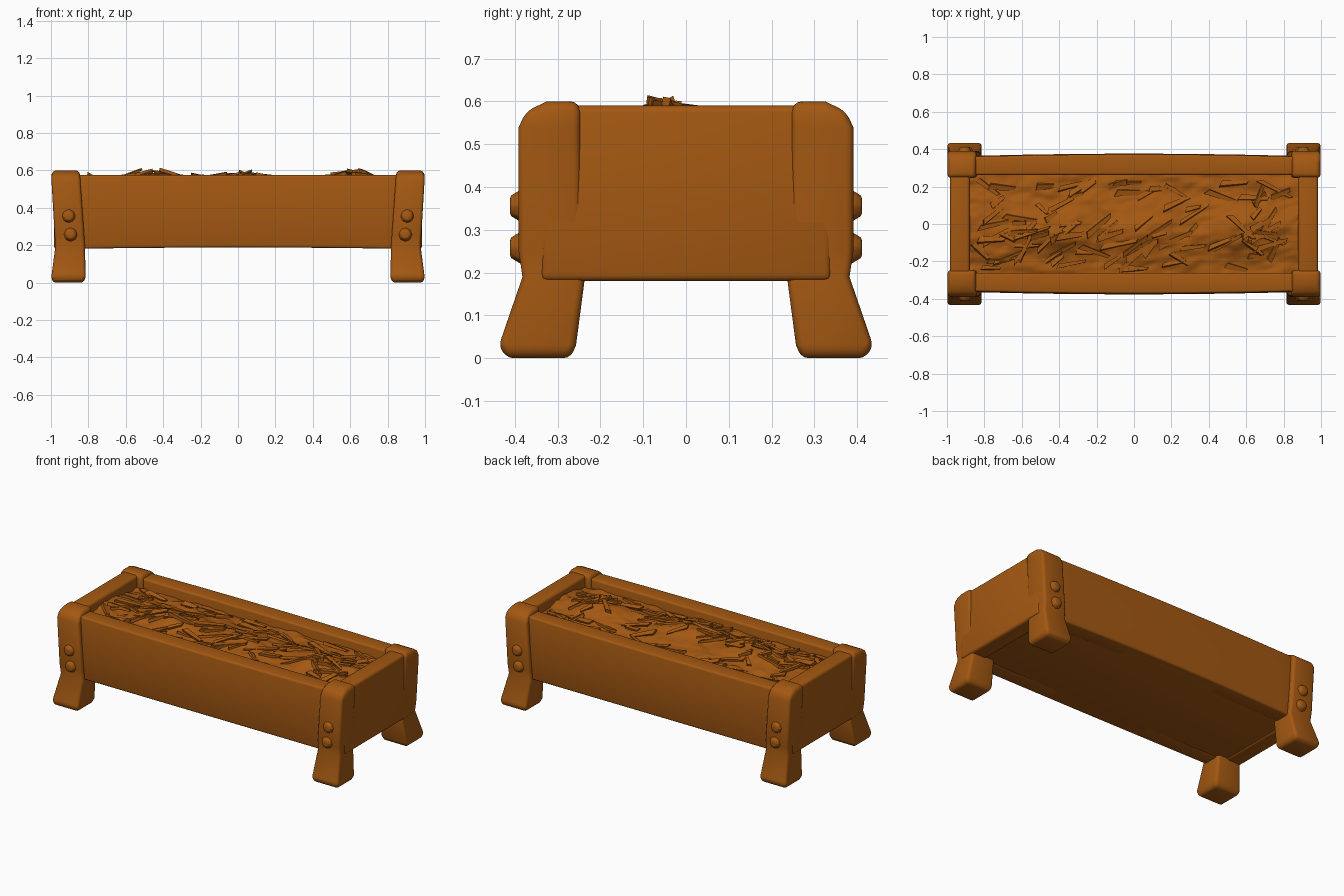
import bpy, bmesh, math, random
from mathutils import Vector, Matrix, noise

random.seed(7)
if "Cube" in bpy.data.objects:
    bpy.data.objects.remove(bpy.data.objects["Cube"], do_unlink=True)

wood = bpy.data.materials.new("warm brown wood")
wood.use_nodes = True
COLOR = (0.37, 0.098, 0.006, 1)
wood.diffuse_color = COLOR
wood.node_tree.nodes["Principled BSDF"].inputs["Base Color"].default_value = COLOR


def finish(bm, name, angle=40):
    bmesh.ops.recalc_face_normals(bm, faces=bm.faces)
    mesh = bpy.data.meshes.new(name)
    bm.to_mesh(mesh)
    bm.free()
    mesh.materials.append(wood)
    obj = bpy.data.objects.new(name, mesh)
    bpy.context.collection.objects.link(obj)
    bpy.ops.object.select_all(action='DESELECT')
    obj.select_set(True)
    bpy.context.view_layer.objects.active = obj
    bpy.ops.object.shade_smooth_by_angle(angle=math.radians(angle))
    return obj


def loft(rings):
    """Closed solid through a list of equally long point rings."""
    bm = bmesh.new()
    rows = [[bm.verts.new(p) for p in ring] for ring in rings]
    n = len(rows[0])
    for a, b in zip(rows, rows[1:]):
        for i in range(n):
            bm.faces.new((a[i], a[(i + 1) % n], b[(i + 1) % n], b[i]))
    bm.faces.new(rows[0])
    bm.faces.new(rows[-1])
    bmesh.ops.recalc_face_normals(bm, faces=bm.faces)
    return bm


def soften(bm, width, segments=3):
    edges = [e for e in bm.edges if e.calc_face_angle(0) > 0.6]
    bmesh.ops.bevel(bm, geom=edges, offset=width, segments=segments,
                    profile=0.5, affect='EDGES', clamp_overlap=True)


def box(name, lo, hi, width):
    bm = loft([[(x, lo[1], lo[2]), (x, hi[1], lo[2]), (x, hi[1], hi[2]), (x, lo[1], hi[2])]
               for x in (lo[0], hi[0])])
    soften(bm, width)
    return finish(bm, name)


# Long side boards, slightly bowed outwards
for s, label in ((-1, "front"), (1, "back")):
    rings = []
    for i in range(13):
        x = -0.93 + 1.86 * i / 12
        bow = 1 - (x / 0.93) ** 2
        out, low = 0.358 + 0.014 * bow, 0.18 + 0.008 * bow
        rings.append([(x, s * 0.262, low), (x, s * out, low), (x, s * (out + 0.004), 0.38),
                      (x, s * out, 0.575), (x, s * 0.262, 0.575)])
    bm = loft(rings)
    soften(bm, 0.012)
    finish(bm, label + "_board")

# End boards and floor
for s, label in ((-1, "right"), (1, "left")):
    xs = sorted((s * 0.878, s * 0.984))
    box(label + "_end_board", (xs[0], -0.34, 0.18), (xs[1], 0.34, 0.59), 0.016)
box("floor", (-0.93, -0.33, 0.187), (0.93, 0.33, 0.25), 0.005)

# Corner posts with flared feet: z, inner x, outer x, inner y, outer y
SECTIONS = [(0.0, 0.825, 0.99, 0.27, 0.42), (0.03, 0.815, 0.998, 0.257, 0.437),
            (0.19, 0.818, 0.977, 0.236, 0.382), (0.25, 0.822, 0.98, 0.243, 0.391),
            (0.54, 0.842, 0.997, 0.247, 0.391), (0.577, 0.845, 0.997, 0.247, 0.373),
            (0.6, 0.85, 0.988, 0.253, 0.325)]
for sx, xl in ((-1, "right"), (1, "left")):
    for sy, yl in ((-1, "front"), (1, "back")):
        bm = loft([[(sx * a, sy * c, z), (sx * b, sy * c, z), (sx * b, sy * d, z), (sx * a, sy * d, z)]
                   for z, a, b, c, d in SECTIONS])
        soften(bm, 0.02)
        finish(bm, f"{yl}_{xl}_post", 50)
        # Chunky pegs on the post face
        for k, z in enumerate((0.258, 0.356)):
            bm = bmesh.new()
            bmesh.ops.create_cone(bm, cap_ends=True, segments=8, radius1=0.042, radius2=0.024,
                                  depth=0.03, matrix=Matrix.Translation((sx * (0.895 + 0.01 * k), sy * 0.396, z))
                                  @ Matrix.Rotation(sy * -math.pi / 2, 4, 'X'))
            soften(bm, 0.006, 2)
            finish(bm, f"{yl}_{xl}_peg_{k + 1}", 50)

# Heaped straw bed
MOUNDS = [(-0.45, -0.04), (0.0, -0.05), (0.58, -0.03)]


def bed(x, y):
    h = 0.515 + 0.03 * math.exp(-((y + 0.03) / 0.16) ** 2)
    for mx, my in MOUNDS:
        h += 0.04 * math.exp(-((x - mx) / 0.17) ** 2 - ((y - my) / 0.1) ** 2)
    h += 0.014 * noise.noise(Vector((x * 7, y * 16, 1.3)))
    return h + 0.009 * noise.noise(Vector((x * 16 - y * 8, y * 34, 4.1)))


bm = bmesh.new()
NX, NY = 110, 40
grid = [[bm.verts.new((x, y, bed(x, y)))
         for y in (-0.27 + 0.54 * j / NY for j in range(NY + 1))]
        for x in (-0.885 + 1.77 * i / NX for i in range(NX + 1))]
for i in range(NX):
    for j in range(NY):
        bm.faces.new((grid[i][j], grid[i + 1][j], grid[i + 1][j + 1], grid[i][j + 1]))
finish(bm, "straw_bed", 50)

# Loose straw stalks lying on the bed
bm = bmesh.new()
for i in range(95):
    length = random.uniform(0.07, 0.2)
    angle = random.gauss(0.3, 0.35) if i % 4 else random.uniform(-0.9, 1.2)
    half = Vector((math.cos(angle), math.sin(angle), 0)) * length / 2
    x = random.uniform(-0.86 + abs(half.x), 0.86 - abs(half.x))
    y = random.uniform(-0.25 + abs(half.y), 0.25 - abs(half.y))
    z0, z1 = bed(x - half.x, y - half.y), bed(x + half.x, y + half.y)
    pitch = math.atan2(z1 - z0, length) + random.gauss(0, 0.08)
    z = min(max((z0 + z1) / 2, bed(x, y)) + 0.003, 0.6)
    place = (Matrix.Translation((x, y, z)) @ Matrix.Rotation(angle, 4, 'Z')
             @ Matrix.Rotation(-pitch, 4, 'Y') @ Matrix.Rotation(random.uniform(-0.5, 0.5), 4, 'X')
             @ Matrix.Diagonal((length, random.uniform(0.018, 0.036), random.uniform(0.014, 0.024), 1)))
    made = bmesh.ops.create_cube(bm, size=1, matrix=Matrix.Identity(4))["verts"]
    for v in made:
        if v.co.x > 0:
            v.co.y *= 0.6
            v.co.z *= 0.6
        v.co.x += 0.12 * v.co.y
        v.co = place @ v.co
finish(bm, "straw_stalks", 30)
